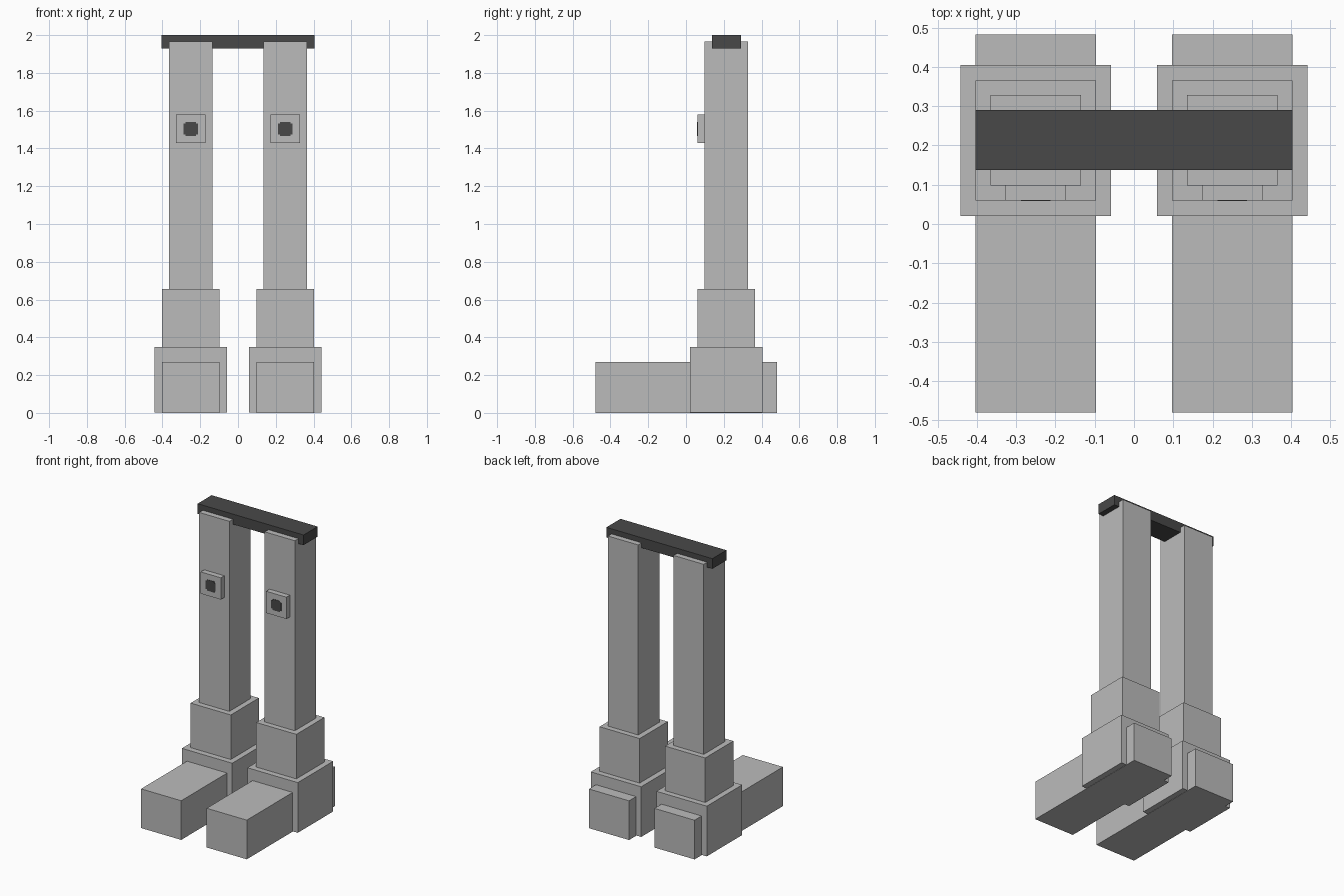
import bpy
import bmesh

cube = bpy.data.objects.get("Cube")
if cube:
    bpy.data.objects.remove(cube, do_unlink=True)


def make_material(name, value):
    mat = bpy.data.materials.new(name)
    mat.use_nodes = True
    colour = (value, value, value, 1.0)
    mat.diffuse_color = colour
    bsdf = next(n for n in mat.node_tree.nodes if n.type == "BSDF_PRINCIPLED")
    bsdf.inputs["Base Color"].default_value = colour
    return mat


LIGHT = make_material("light grey", 0.5)
DARK = make_material("dark grey", 0.066)


def add_object(name, bm, mat):
    bmesh.ops.recalc_face_normals(bm, faces=bm.faces)
    mesh = bpy.data.meshes.new(name)
    bm.to_mesh(mesh)
    bm.free()
    mesh.materials.append(mat)
    obj = bpy.data.objects.new(name, mesh)
    bpy.context.collection.objects.link(obj)
    return obj


def box(name, x, y, z, mat):
    """Box from (min, max) ranges on each axis."""
    bm = bmesh.new()
    bmesh.ops.create_cube(bm, size=1.0)
    for v in bm.verts:
        v.co = [lo + (c + 0.5) * (hi - lo) for c, (lo, hi) in zip(v.co, (x, y, z))]
    return add_object(name, bm, mat)


def stud(name, cx, cz, y_front, y_back, half, notch, mat):
    """Square plate facing the front with a small step cut from each corner."""
    h, n = half, half - notch
    outline = [(-n, -h), (n, -h), (n, -n), (h, -n), (h, n), (n, n),
               (n, h), (-n, h), (-n, n), (-h, n), (-h, -n), (-n, -n)]
    bm = bmesh.new()
    face = bm.faces.new([bm.verts.new((cx + u, y_front, cz + w)) for u, w in outline])
    ext = bmesh.ops.extrude_face_region(bm, geom=[face])
    verts = [g for g in ext["geom"] if isinstance(g, bmesh.types.BMVert)]
    bmesh.ops.translate(bm, verts=verts, vec=(0, y_back - y_front, 0))
    return add_object(name, bm, mat)


# Leg parts: name, half width, y range, z range
LEG_PARTS = [
    ("foot", 0.153, (-0.48, 0.482), (0.0, 0.27)),
    ("ankle", 0.192, (0.02, 0.405), (0.002, 0.348)),
    ("cuff", 0.153, (0.06, 0.366), (0.34, 0.655)),
    ("shaft", 0.115, (0.098, 0.328), (0.65, 1.965)),
    ("knee_plate", 0.077, (0.06, 0.10), (1.43, 1.58)),
]

for side, cx in (("left", 0.25), ("right", -0.25)):
    for part, half, y, z in LEG_PARTS:
        box(f"{side}_{part}", (cx - half, cx + half), y, z, LIGHT)
    # Dark stud set on the knee plate
    stud(f"{side}_knee_stud", cx, 1.503, 0.058, 0.062, 0.038, 0.01, DARK)

# Bar joining the tops of both legs
box("top_bar", (-0.404, 0.404), (0.137, 0.29), (1.93, 2.0), DARK)
